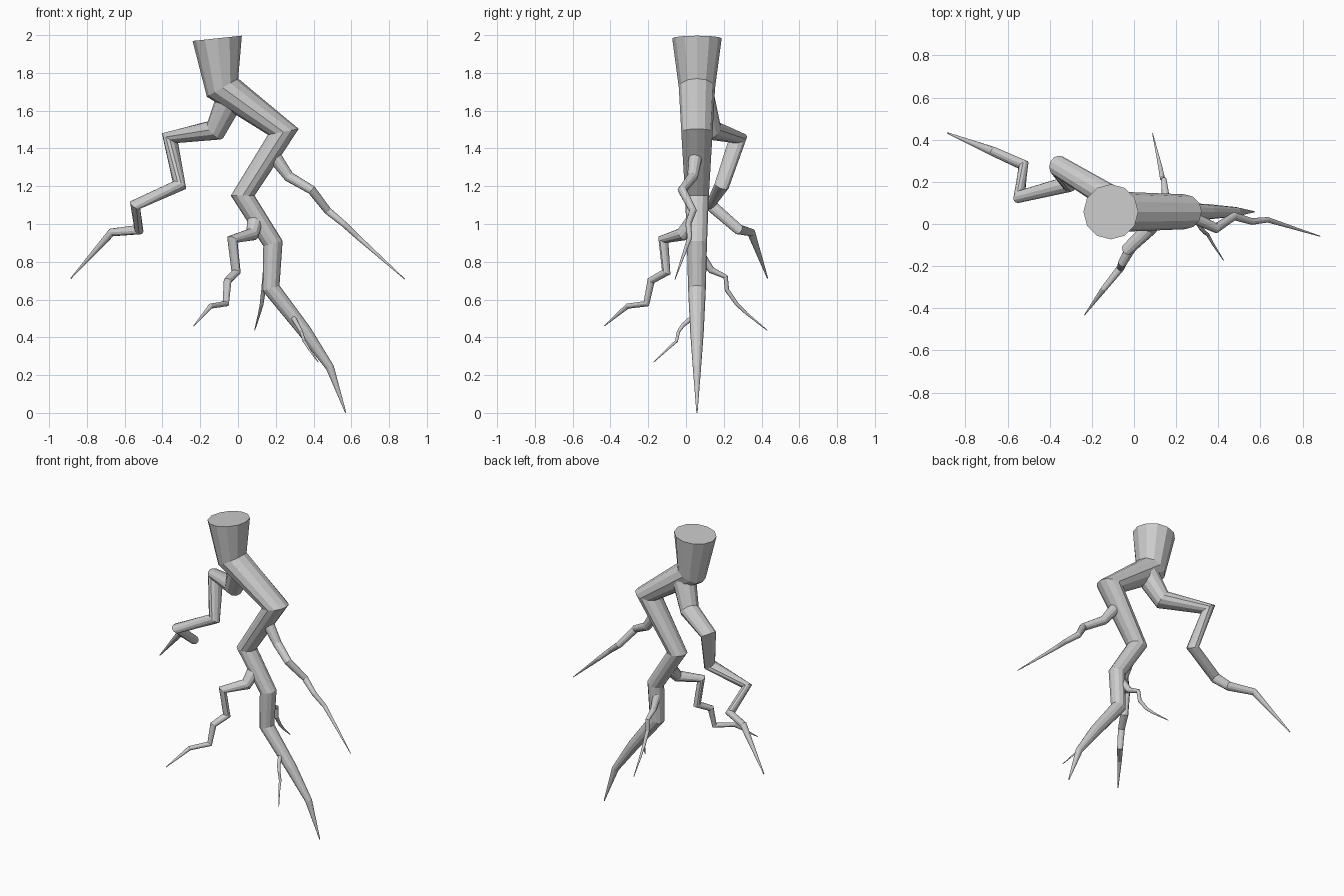
import bpy, bmesh, math
from mathutils import Vector

SIDES = 12

def root(name, points):
    """Faceted tapering tube through (x, y, z, radius) points, capped at both ends."""
    pos = [Vector(p[:3]) for p in points]
    dirs = [(b - a).normalized() for a, b in zip(pos, pos[1:])]
    tangents = [dirs[0]] + [(a + b).normalized() for a, b in zip(dirs, dirs[1:])] + [dirs[-1]]
    side = Vector((0, 1, 0)).cross(tangents[0]).normalized()
    bm = bmesh.new()
    rings = []
    for i, (p, t) in enumerate(zip(pos, tangents)):
        if i:
            side = tangents[i - 1].rotation_difference(t) @ side
        up = t.cross(side)
        r = points[i][3]
        ring = []
        for k in range(SIDES):
            a = 2 * math.pi * k / SIDES
            ring.append(bm.verts.new(p + r * (math.cos(a) * side + math.sin(a) * up)))
        rings.append(ring)
    for a, b in zip(rings, rings[1:]):
        for k in range(SIDES):
            j = (k + 1) % SIDES
            bm.faces.new((a[k], a[j], b[j], b[k]))
    bm.faces.new(rings[0])
    bm.faces.new(rings[-1])
    bmesh.ops.recalc_face_normals(bm, faces=bm.faces)
    mesh = bpy.data.meshes.new(name)
    bm.to_mesh(mesh)
    bm.free()
    bpy.context.collection.objects.link(bpy.data.objects.new(name, mesh))

# Thick zigzag main root, all in one plane
Y = 0.058
root("main_root", [
    (-0.11, Y, 1.983, 0.131), (-0.082, Y, 1.722, 0.096), (0.24, Y, 1.488, 0.083),
    (0.025, Y, 1.15, 0.063), (0.185, Y, 0.897, 0.053), (0.175, Y, 0.66, 0.047),
    (0.355, Y, 0.43, 0.036), (0.487, Y, 0.24, 0.022), (0.57, Y, 0.001, 0.003)])

# Large branch to the left and back
root("left_branch", [
    (-0.03, 0.07, 1.69, 0.077), (-0.12, 0.13, 1.497, 0.06), (-0.36, 0.275, 1.455, 0.05),
    (-0.31, 0.19, 1.205, 0.04), (-0.545, 0.13, 1.1, 0.033), (-0.525, 0.28, 0.97, 0.028),
    (-0.67, 0.345, 0.955, 0.022), (-0.885, 0.432, 0.712, 0.003)])

# Long thin branch to the right
root("right_branch", [
    (0.19, 0.05, 1.36, 0.037), (0.27, 0.035, 1.25, 0.028), (0.39, -0.02, 1.18, 0.024),
    (0.475, 0.037, 1.07, 0.02), (0.56, 0.012, 1.0, 0.016), (0.635, 0.02, 0.93, 0.013),
    (0.883, -0.058, 0.708, 0.002)])

# Stepped branch toward the front
root("front_branch", [
    (0.09, 0.035, 1.01, 0.042), (0.075, -0.02, 0.945, 0.036), (-0.03, -0.12, 0.918, 0.03),
    (-0.01, -0.105, 0.745, 0.025), (-0.055, -0.185, 0.7, 0.021), (-0.065, -0.21, 0.578, 0.018),
    (-0.145, -0.31, 0.565, 0.014), (-0.235, -0.432, 0.46, 0.002)])

# Fine branch toward the back
root("back_branch", [
    (0.16, 0.08, 0.83, 0.026), (0.15, 0.135, 0.755, 0.018), (0.142, 0.21, 0.72, 0.013),
    (0.135, 0.217, 0.65, 0.012), (0.125, 0.27, 0.575, 0.01), (0.113, 0.322, 0.525, 0.007),
    (0.088, 0.43, 0.437, 0.002)])

# Tiny rootlet near the tip
root("tip_rootlet", [
    (0.29, 0.04, 0.51, 0.014), (0.315, -0.015, 0.465, 0.011), (0.335, -0.04, 0.43, 0.009),
    (0.35, -0.05, 0.38, 0.008), (0.375, -0.095, 0.34, 0.006), (0.425, -0.172, 0.268, 0.002)])
